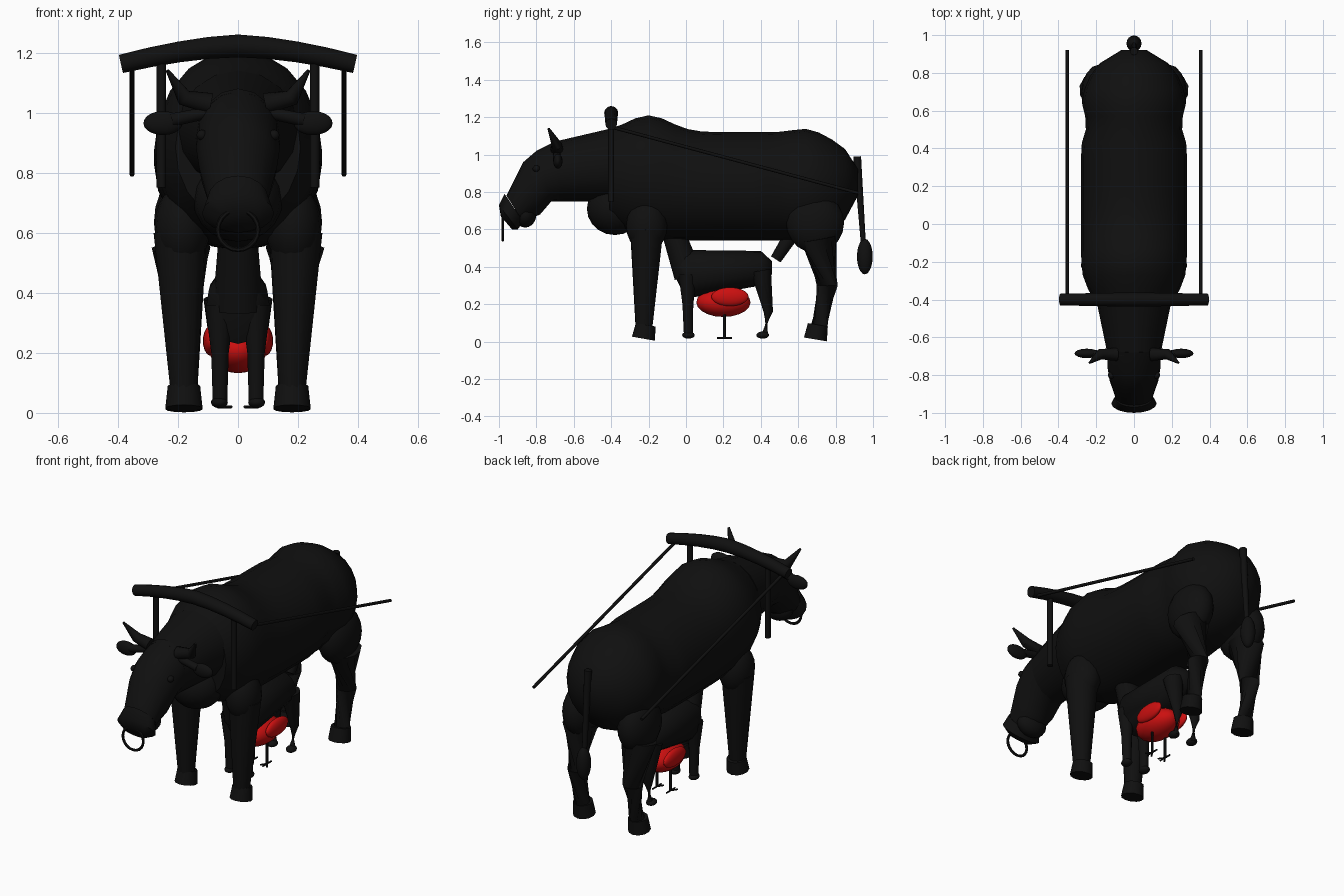
import bpy
import bmesh
import math
from mathutils import Vector

cube = bpy.data.objects.get("Cube")
if cube:
    bpy.data.objects.remove(cube, do_unlink=True)


def make_material(name, colour):
    material = bpy.data.materials.new(name)
    material.use_nodes = True
    material.diffuse_color = colour
    shader = material.node_tree.nodes["Principled BSDF"]
    shader.inputs["Base Color"].default_value = colour
    return material


black = make_material("black", (.005, .005, .005, 1))
red = make_material("red", (.6, .005, .005, 1))


def finish(obj, material):
    """Gives a part its colour and smooth shading with sharp edges kept."""
    obj.data.materials.append(material)
    bpy.ops.object.select_all(action="DESELECT")
    obj.select_set(True)
    bpy.context.view_layer.objects.active = obj
    bpy.ops.object.shade_smooth_by_angle(angle=math.radians(50))


def skin(name, rings, material=black):
    """Joins rings of points into a closed tube."""
    bm = bmesh.new()
    loops = [[bm.verts.new(point) for point in ring] for ring in rings]
    bm.faces.new(loops[0])
    bm.faces.new(loops[-1])
    for lower, upper in zip(loops, loops[1:]):
        for i in range(len(lower)):
            bm.faces.new((lower[i - 1], lower[i], upper[i], upper[i - 1]))
    bmesh.ops.recalc_face_normals(bm, faces=bm.faces)
    mesh = bpy.data.meshes.new(name)
    bm.to_mesh(mesh)
    bm.free()
    obj = bpy.data.objects.new(name, mesh)
    bpy.context.collection.objects.link(obj)
    finish(obj, material)


def oval(centre, across, along, sides):
    """Ring of points spanned by two half axes."""
    angles = [math.tau * i / sides for i in range(sides)]
    return [centre + across * math.sin(a) + along * math.cos(a) for a in angles]


def loft(name, top, bottom, widths, sides=16):
    """Skin between a top and a bottom outline, both given as (y, z) points."""
    rings = []
    for high, low, width in zip(top, bottom, widths):
        high, low = Vector((0, *high)), Vector((0, *low))
        rings.append(oval((high + low) / 2, Vector((width, 0, 0)), (high - low) / 2, sides))
    skin(name, rings)


def tube(name, points, radii, sides=12):
    """Round limb or rod through a few points."""
    points = [Vector(point) for point in points]
    rings = []
    for before, point, after, radius in zip(points[:1] + points, points,
                                            points[1:] + points[-1:], radii):
        turn = (after - before).to_track_quat("Z", "Y")
        across, along = turn @ Vector((radius, 0, 0)), turn @ Vector((0, radius, 0))
        rings.append(oval(point, across, along, sides))
    skin(name, rings)


def blob(name, centre, size, material=black):
    bpy.ops.mesh.primitive_uv_sphere_add(segments=16, ring_count=10, location=centre)
    obj = bpy.context.object
    obj.name = name
    obj.scale = size
    finish(obj, material)


def swell(y, centre, reach):
    """Soft swelling, strongest at the centre."""
    return math.exp(-((y - centre) / reach) ** 2)


# Ox trunk: a level barrel with a shoulder hump, a rump and a rounded back end
rump_start, rump_length, middle = .6, .33, .86
trunk_top, trunk_bottom, trunk_widths = [], [], []
for step in range(20):
    y = -.41 + step * .07
    rounding = math.sqrt(1 - max(0, (y - rump_start) / rump_length) ** 2)
    height = .26 + .09 * swell(y, -.2, .16) + .02 * swell(y, .65, .1)
    depth = .32 - .1 * swell(y, -.45, .15)
    width = .28 - .08 * swell(y, -.45, .12) - .03 * swell(y, .53, .07)
    trunk_top.append((y, middle + height * rounding))
    trunk_bottom.append((y, middle - depth * rounding))
    trunk_widths.append(width * rounding)
loft("ox_body", trunk_top, trunk_bottom, trunk_widths, sides=20)
blob("brisket", (0, -.38, .71), (.15, .15, .14))
tube("sheath", [(0, .57, .58), (0, .48, .44)], [.04, .03])

# Neck, head and muzzle
loft("neck", [(-.4, 1.14), (-.7, 1.07)], [(-.4, .75), (-.68, .75)], [.2, .14])
loft("head",
     top=[(-.68, 1.08), (-.8, 1.02), (-.87, .96), (-.96, .78)],
     bottom=[(-.65, .75), (-.72, .75), (-.78, .68), (-.87, .64)],
     widths=[.14, .14, .13, .1])
blob("chin", (0, -.86, .68), (.09, .06, .07))
loft("muzzle",
     top=[(-.97, .79), (-1, .73), (-.99, .67)],
     bottom=[(-.87, .64), (-.9, .6), (-.93, .6)],
     widths=[.1, .12, .07])
bpy.ops.mesh.primitive_torus_add(major_segments=20, minor_segments=6,
                                 major_radius=.067, minor_radius=.008,
                                 location=(0, -.98, .61), rotation=(math.pi / 2, 0, 0))
nose_ring = bpy.context.object
nose_ring.name = "nose_ring"
finish(nose_ring, black)

# Tail
tube("tail", [(0, .915, .99), (0, .95, .5)], [.021, .013])
blob("tail_tuft", (0, .956, .455), (.04, .042, .095))

# Yoke: a beam that droops towards its ends
beam_steps = [i / 4 for i in range(-4, 5)]
tube("yoke",
     [(t * .39, -.4, 1.222 - .06 * abs(t) ** 1.6) for t in beam_steps],
     [.038 - .007 * abs(t) for t in beam_steps])

# Small animal standing beneath, its neck reaching up to the chest
loft("small_body",
     top=[(-.05, .47), (0, .49), (.4, .485), (.46, .43)],
     bottom=[(-.05, .33), (0, .23), (.4, .3), (.46, .36)],
     widths=[.06, .105, .1, .04])
loft("small_neck", [(-.13, .58), (-.06, .33)], [(0, .58), (.09, .36)], [.065, .085])

# Bird beside it
blob("bird_body", (0, .2, .21), (.095, .145, .078), red)

# Everything that comes in pairs
for label, side in (("left", 1), ("right", -1)):

    def place(x, y, z):
        return side * x, y, z

    # Horn, ear and eye
    tube(f"{label}_horn",
         [place(.09, -.69, 1.03), place(.18, -.69, 1.05), place(.235, -.735, 1.14)],
         [.035, .028, .006])
    tube(f"{label}_ear_base", [place(.1, -.69, 1), place(.22, -.69, .975)], [.02, .022])
    blob(f"{label}_ear", place(.25, -.685, .965), (.065, .025, .04))
    blob(f"{label}_eye", place(.12, -.8, .925), (.018, .02, .018))

    # Front leg
    blob(f"{label}_shoulder", place(.185, -.21, .62), (.093, .11, .14))
    tube(f"{label}_front_leg",
         [place(.192, -.21, .6), place(.18, -.225, .07)], [.09, .045])
    tube(f"{label}_front_hoof",
         [place(.18, -.215, .09), place(.18, -.228, .016)], [.054, .062])

    # Hind leg
    blob(f"{label}_thigh", place(.18, .69, .635), (.1, .155, .16))
    tube(f"{label}_hind_leg",
         [place(.19, .71, .55), place(.18, .755, .3), place(.18, .71, .07)],
         [.1, .056, .045])
    tube(f"{label}_hind_hoof",
         [place(.18, .705, .09), place(.18, .692, .012)], [.054, .062])

    # Harness
    tube(f"{label}_yoke_post",
         [place(.255, -.4, 1.19), place(.255, -.4, .75)], [.016, .016])
    tube(f"{label}_shaft",
         [place(.353, -.39, 1.145), place(.353, .92, .795)], [.009, .009], sides=8)

    # Legs and feet of the small animal
    tube(f"{label}_small_front_leg",
         [place(.06, .01, .36), place(.06, .01, .2), place(.06, .013, .03)],
         [.05, .029, .024])
    tube(f"{label}_small_hind_leg",
         [place(.06, .4, .38), place(.06, .44, .16), place(.06, .42, .03)],
         [.055, .025, .022])
    for end, y in (("front", .013), ("hind", .41)):
        blob(f"{label}_small_{end}_foot", place(.062, y, .035), (.028, .034, .019))

    # Wing, leg and toes of the bird
    blob(f"{label}_wing", place(.09, .235, .24), (.027, .1, .05), red)
    ankle = place(.045, .207, .02)
    tube(f"{label}_bird_leg", [place(.045, .207, .16), ankle], [.008, .008], sides=6)
    for toe, turn in (("inner", -.6), ("middle", 0), ("outer", .6), ("back", math.pi)):
        tip = Vector(ankle) + Vector((math.sin(turn), -math.cos(turn), 0)) * .04
        tube(f"{label}_bird_{toe}_toe", [ankle, tip], [.005, .005], sides=6)
